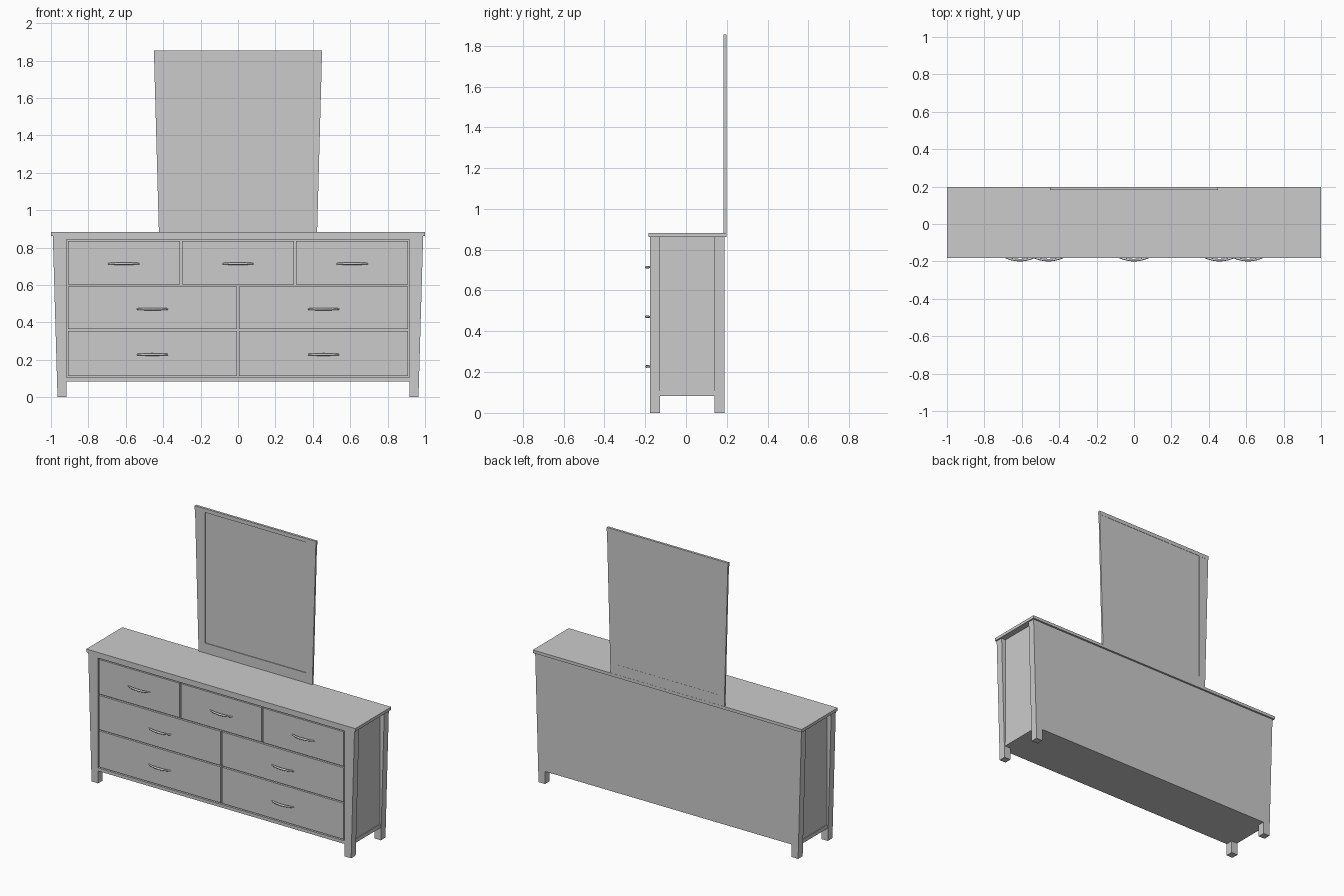
import bpy, bmesh, math

if "Cube" in bpy.data.objects:
    bpy.data.objects.remove(bpy.data.objects["Cube"])


def prism(name, outline, y0, y1, bevel=0.0):
    """Extrude an x-z outline from y0 to y1."""
    bm = bmesh.new()
    front = [bm.verts.new((x, y0, z)) for x, z in outline]
    back = [bm.verts.new((x, y1, z)) for x, z in outline]
    bm.faces.new(front)
    bm.faces.new(back[::-1])
    n = len(outline)
    for i in range(n):
        j = (i + 1) % n
        bm.faces.new((front[j], front[i], back[i], back[j]))
    bmesh.ops.recalc_face_normals(bm, faces=bm.faces)
    me = bpy.data.meshes.new(name)
    bm.to_mesh(me)
    bm.free()
    ob = bpy.data.objects.new(name, me)
    bpy.context.collection.objects.link(ob)
    if bevel:
        mod = ob.modifiers.new("bevel", 'BEVEL')
        mod.width, mod.segments = bevel, 1
    return ob


def box(name, x0, x1, y0, y1, z0, z1, bevel=0.0):
    return prism(name, [(x0, z0), (x1, z0), (x1, z1), (x0, z1)], y0, y1, bevel)


FACE, BACK = -0.177, 0.188
BOTTOM, UNDER_TOP, TOP = 0.083, 0.863, 0.883

# Carcass and top board
box("carcass", -0.957, 0.957, FACE + 0.014, 0.186, BOTTOM, UNDER_TOP)
box("top_board", -1, 1, -0.183, 0.199, UNDER_TOP, TOP)

# Front rails
box("front_top_rail", -0.917, 0.917, FACE, FACE + 0.02, 0.842, UNDER_TOP)
box("front_bottom_rail", -0.917, 0.917, FACE, FACE + 0.02, BOTTOM, 0.104)

# Legs with an outward taper, and lower side rails
for s, side in ((-1, "left"), (1, "right")):
    leg = [(s * 0.917, 0), (s * 0.965, 0), (s * 0.99, UNDER_TOP), (s * 0.917, UNDER_TOP)]
    prism("front_leg_" + side, leg, FACE, -0.128)
    prism("back_leg_" + side, leg, 0.139, BACK)
    xs = sorted((s * 0.93, s * 0.962))
    box("side_rail_" + side, *xs, -0.128, 0.139, BOTTOM, 0.108)

# Shared bow handle, thinner towards its ends
curve = bpy.data.curves.new("handle", 'CURVE')
curve.dimensions = '3D'
curve.bevel_depth = 0.007
curve.bevel_resolution = 2
curve.use_fill_caps = True
spline = curve.splines.new('POLY')
N = 13
spline.points.add(N - 1)
for i, p in enumerate(spline.points):
    t = 2 * i / (N - 1) - 1
    p.co = (0.083 * t, -0.017 * (1 - t * t), 0, 1)
    p.radius = 1 - 0.4 * t * t
spline.use_smooth = True

# Drawer rows: number of drawers, bottom, top, handle height, handle spacing
rows = [(3, 0.603, 0.835, 0.714), (2, 0.364, 0.593, 0.471), (2, 0.112, 0.355, 0.228)]
for r, (count, z0, z1, hz) in enumerate(rows):
    width = 1.83 / count
    for c in range(count):
        cx = -0.915 + width * (c + 0.5)
        half = width / 2 - 0.005
        box(f"drawer_front_{r}_{c}", cx - half, cx + half, FACE, FACE + 0.02, z0, z1)
        handle = bpy.data.objects.new(f"handle_{r}_{c}", curve)
        handle.location = (cx, FACE + 0.001, hz)
        bpy.context.collection.objects.link(handle)

# Mirror: flared stiles, rails, cap and recessed pane
for s, side in ((-1, "left"), (1, "right")):
    stile = [(s * 0.375, TOP), (s * 0.423, TOP), (s * 0.449, 1.828), (s * 0.375, 1.828)]
    prism("mirror_stile_" + side, stile, 0.185, 0.198)
box("mirror_bottom_rail", -0.375, 0.375, 0.185, 0.198, TOP, 0.95)
box("mirror_cap", -0.45, 0.45, 0.183, 0.199, 1.828, 1.854)
box("mirror_pane", -0.375, 0.375, 0.19, 0.197, 0.95, 1.828)
